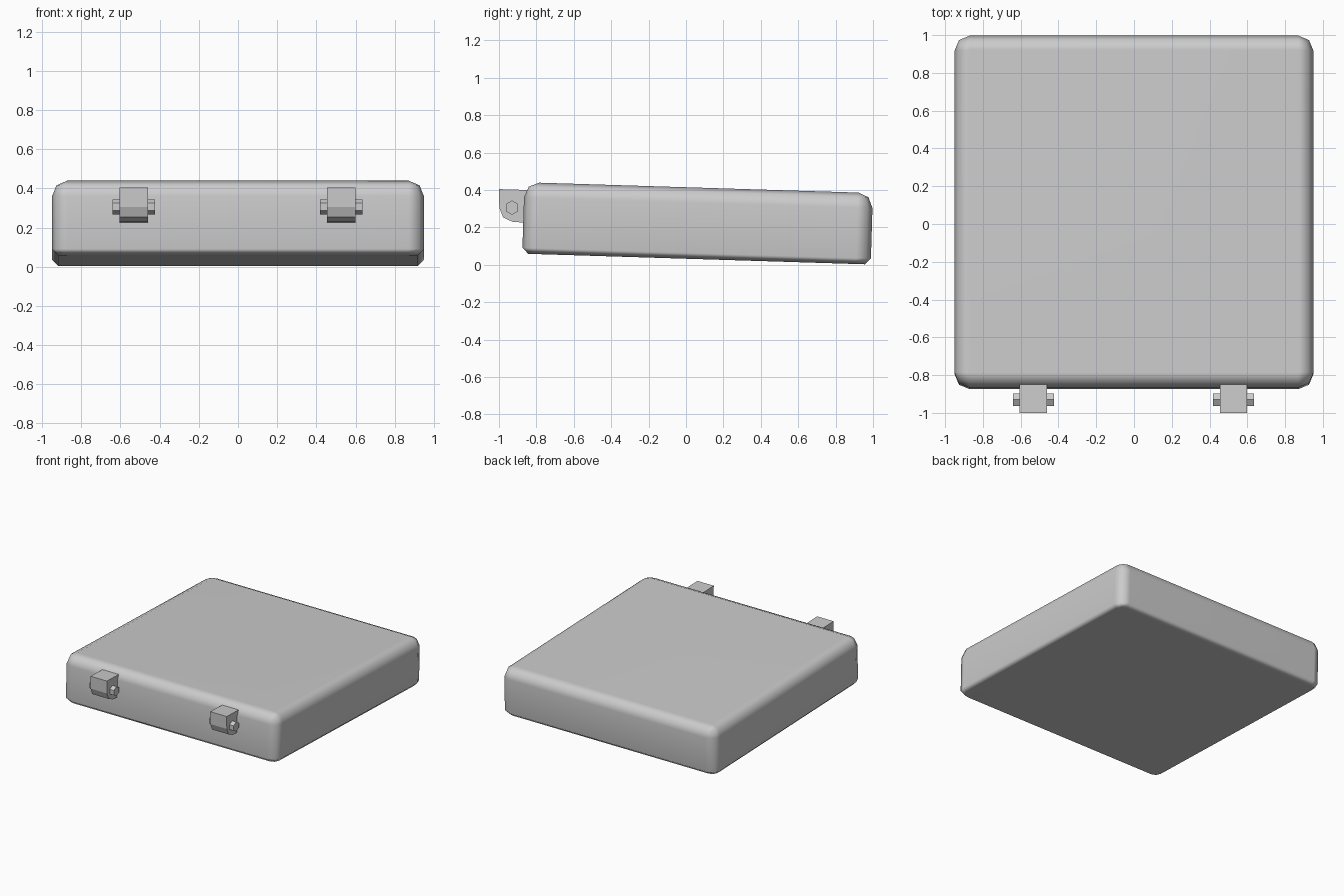
import bpy, bmesh, math
from mathutils import Matrix

cube = bpy.data.objects.get("Cube")
if cube:
    bpy.data.objects.remove(cube, do_unlink=True)

grey = bpy.data.materials.new("light grey")
grey.use_nodes = True
grey.diffuse_color = (0.6, 0.6, 0.6, 1)
grey.node_tree.nodes["Principled BSDF"].inputs["Base Color"].default_value = (0.6, 0.6, 0.6, 1)

TILT = Matrix.Rotation(-0.031, 4, 'X')


def finish(bm, name):
    bmesh.ops.recalc_face_normals(bm, faces=bm.faces)
    mesh = bpy.data.meshes.new(name)
    bm.to_mesh(mesh)
    bm.free()
    obj = bpy.data.objects.new(name, mesh)
    obj.data.materials.append(grey)
    bpy.context.collection.objects.link(obj)
    return obj


def rounded_ring(bm, half_x, half_y, radius, z):
    """Rounded rectangle with two facets on each corner."""
    ring = []
    for i, (sx, sy) in enumerate([(1, 1), (-1, 1), (-1, -1), (1, -1)]):
        for step in range(3):
            a = (i + step / 2) * math.pi / 2
            ring.append(bm.verts.new((sx * (half_x - radius) + radius * math.cos(a),
                                      sy * (half_y - radius) + radius * math.sin(a), z)))
    return ring


# Tilted lid: stacked rings, (inset, height) from the bottom chamfer to the round top
bm = bmesh.new()
R, HALF_H = 0.08, 0.191
layers = [(0.032, -HALF_H), (0, -HALF_H + 0.032), (0, HALF_H - R),
          (R * 0.293, HALF_H - R * 0.293), (R * 0.97, HALF_H)]
rings = [rounded_ring(bm, 0.95 - d, 0.932 - d, R - d, z) for d, z in layers]
for low, high in zip(rings, rings[1:]):
    for i in range(len(low)):
        j = (i + 1) % len(low)
        bm.faces.new((low[i], low[j], high[j], high[i]))
bm.faces.new(rings[0])
bm.faces.new(rings[-1])
bm.transform(Matrix.Translation((0, 0.062, 0.222)) @ TILT)
lid = finish(bm, "lid")
for poly in lid.data.polygons:
    poly.use_smooth = True
lid.modifiers.new("weighted_normals", 'WEIGHTED_NORMAL')


def extruded(name, profile, x, width):
    """Extrude a (y, z) profile along x, centred on x."""
    bm = bmesh.new()
    face = bm.faces.new([bm.verts.new((x - width / 2, y, z)) for y, z in profile])
    out = bmesh.ops.extrude_face_region(bm, geom=[face])["geom"]
    bmesh.ops.translate(bm, vec=(width, 0, 0),
                        verts=[v for v in out if isinstance(v, bmesh.types.BMVert)])
    return finish(bm, name)


# Hinge knuckles with hexagonal pins
knuckle = [(-0.84, 0.4), (-1, 0.405), (-0.998, 0.305), (-0.978, 0.254),
           (-0.925, 0.229), (-0.84, 0.226)]
pin = [(-0.93 + 0.038 * math.sin(k * math.pi / 3),
        0.306 + 0.038 * math.cos(k * math.pi / 3)) for k in range(6)]
for side, x in (("right", -0.533), ("left", 0.527)):
    extruded(side + "_hinge_knuckle", knuckle, x, 0.145)
    extruded(side + "_hinge_pin", pin, x, 0.217)
